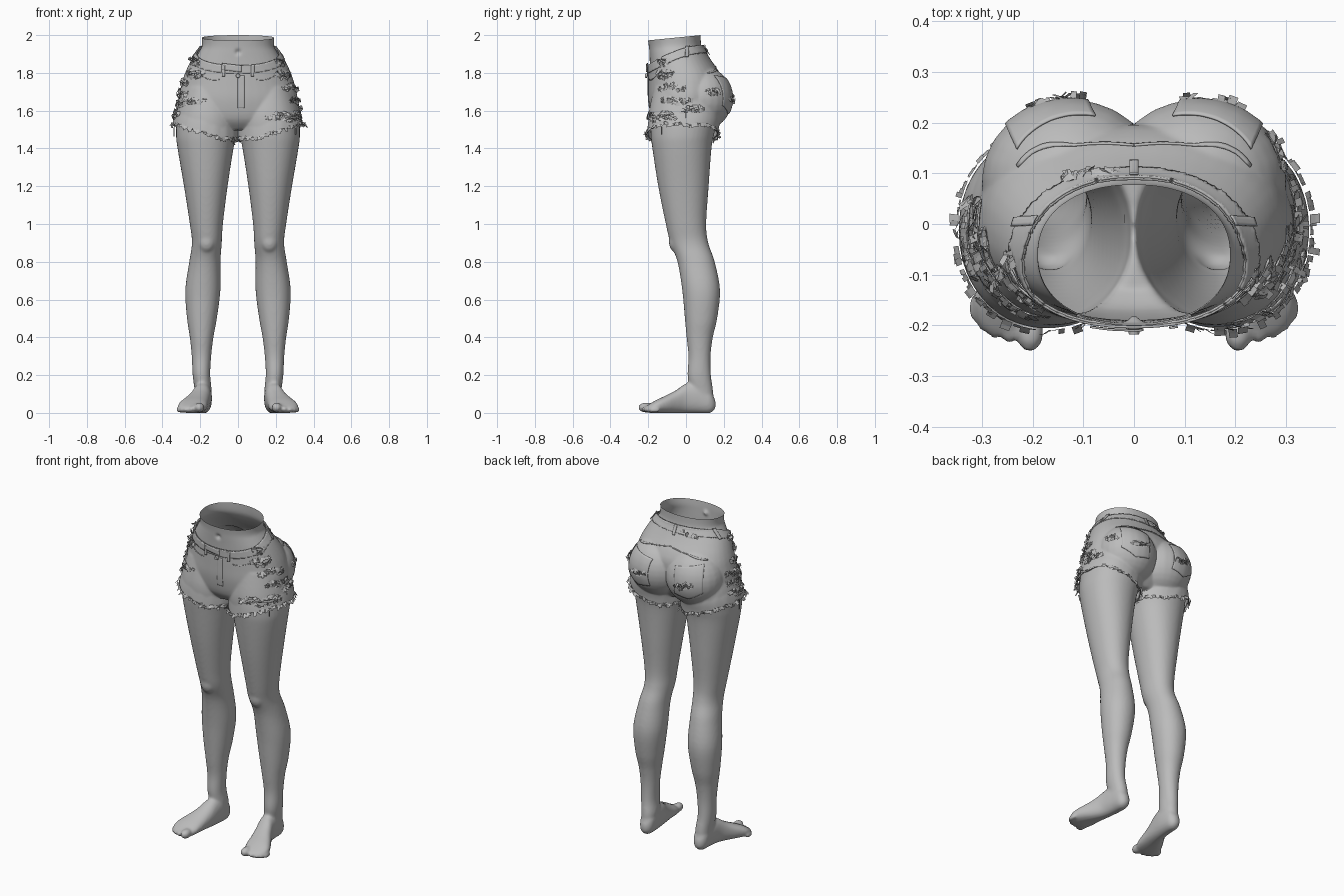
import bpy, bmesh, math, random
from mathutils import Vector
from mathutils.bvhtree import BVHTree

random.seed(4)
if "Cube" in bpy.data.objects:
    bpy.data.objects.remove(bpy.data.objects["Cube"])

grey = bpy.data.materials.new("plain_grey")
grey.use_nodes = True
grey.diffuse_color = (0.5, 0.5, 0.5, 1)
grey.node_tree.nodes["Principled BSDF"].inputs["Base Color"].default_value = (0.5, 0.5, 0.5, 1)


def add_object(name, bm, smooth=True, thickness=0):
    mesh = bpy.data.meshes.new(name)
    bm.to_mesh(mesh)
    bm.free()
    mesh.materials.clear()
    mesh.materials.append(grey)
    mesh.polygons.foreach_set("use_smooth", [smooth] * len(mesh.polygons))
    obj = bpy.data.objects.new(name, mesh)
    bpy.context.collection.objects.link(obj)
    if thickness:
        mod = obj.modifiers.new("thickness", 'SOLIDIFY')
        mod.thickness = thickness
        mod.offset = -1
    return obj


def refine(rows, steps=5):
    """Smooth curve through the rows of section values."""
    out = []
    for i in range(len(rows) - 1):
        a, b, c, d = (rows[min(max(i + k, 0), len(rows) - 1)] for k in (-1, 0, 1, 2))
        for s in range(steps):
            t = s / steps
            out.append([q + 0.5 * t * (r - p + t * (2 * p - 5 * q + 4 * r - e + t * (3 * (q - r) + e - p)))
                        for p, q, r, e in zip(a, b, c, d)])
    return out + [rows[-1]]


def loft(bm, rows, side=1, upright=True, power=2.0, n=40):
    """Closed skin over sections (station, low x, high x, low, high)."""
    rings = []
    for st, x0, x1, a0, a1 in refine(rows):
        ring = []
        for k in range(n):
            c, s = math.cos(math.tau * k / n), math.sin(math.tau * k / n)
            c, s = (math.copysign(abs(v) ** (2 / power), v) for v in (c, s))
            x = side * ((x0 + x1) / 2 + c * (x1 - x0) / 2)
            a = (a0 + a1) / 2 + s * (a1 - a0) / 2
            ring.append(bm.verts.new((x, a, st) if upright else (x, st, a)))
        rings.append(ring)
    for lo, hi in zip(rings, rings[1:]):
        for k in range(n):
            bm.faces.new((lo[k - 1], lo[k], hi[k], hi[k - 1]))
    bm.faces.new(rings[0])
    bm.faces.new(rings[-1])


def ball(bm, centre, radii):
    made = bmesh.ops.create_uvsphere(bm, u_segments=24, v_segments=16, radius=1)
    for v in made["verts"]:
        v.co = Vector(centre) + Vector(p * r for p, r in zip(v.co, radii))


# Body: sections of pelvis, legs and feet, fused into one skin
pelvis = [(1.51, -.17, .17, -.13, .10), (1.56, -.28, .28, -.17, .14), (1.65, -.305, .305, -.188, .175),
          (1.74, -.288, .288, -.19, .185), (1.80, -.268, .268, -.19, .165), (1.86, -.24, .24, -.192, .125),
          (1.91, -.208, .208, -.195, .095), (1.95, -.19, .19, -.198, .08), (2.04, -.197, .197, -.21, .077)]
leg = [(.06, .15, .225, .03, .145), (.12, .14, .23, .02, .143), (.2, .147, .24, .008, .132),
       (.3, .142, .245, .013, .13), (.4, .13, .255, .003, .142), (.5, .112, .27, -.006, .165),
       (.65, .093, .279, -.02, .18), (.8, .093, .258, -.045, .152), (.9, .086, .244, -.083, .118),
       (1.0, .08, .255, -.107, .107), (1.2, .055, .286, -.147, .12), (1.4, .024, .32, -.178, .135),
       (1.48, .008, .328, -.187, .15), (1.58, .0, .32, -.187, .175), (1.72, .03, .28, -.16, .15)]
foot = [(-.215, .19, .29, .01, .035), (-.19, .175, .312, 0, .05), (-.15, .163, .318, -.002, .072),
        (-.1, .157, .295, -.002, .095), (-.05, .15, .265, -.002, .122), (0, .143, .242, -.002, .155),
        (.06, .138, .232, -.002, .16), (.12, .142, .225, -.002, .13), (.145, .155, .212, .01, .09),
        (.157, .172, .195, .03, .06)]
toes = [(.205, -.213, .027, .04), (.247, -.203, .018, .034), (.274, -.196, .016, .032),
        (.296, -.184, .015, .03), (.313, -.166, .014, .028)]
bm = bmesh.new()
loft(bm, pelvis, power=2.2)
for s in (1, -1):
    loft(bm, leg, s, power=2.1)
    loft(bm, foot, s, upright=False, power=2.3)
    ball(bm, (s * .125, .085, 1.665), (.165, .15, .16))
    ball(bm, (s * .166, -.055, .91), (.045, .036, .06))
    for x, y, r, length in toes:
        ball(bm, (s * x, y, r + .001), (r, length, r))
bmesh.ops.recalc_face_normals(bm, faces=bm.faces)
blank = add_object("body_blank", bm)
mod = blank.modifiers.new("fuse", 'REMESH')
mod.mode, mod.voxel_size = 'VOXEL', 0.008
mod = blank.modifiers.new("soften", 'SMOOTH')
mod.factor, mod.iterations = 0.5, 7
fused = bpy.data.meshes.new_from_object(blank.evaluated_get(bpy.context.evaluated_depsgraph_get()))
bpy.data.objects.remove(blank)
body = bmesh.new()
body.from_mesh(fused)
bpy.data.meshes.remove(fused)

# Slanted open waist and navel
bmesh.ops.bisect_plane(body, geom=body.verts[:] + body.edges[:] + body.faces[:], dist=1e-5,
                       plane_co=(0, .08, 2.0), plane_no=(0, -.1, 1), clear_outer=True)
for v in body.verts:
    if v.co.y < -.1:
        v.co.y += .014 * math.exp(-(v.co.x ** 2 + (v.co.z - 1.91) ** 2) / .00016)
body.normal_update()
tree = BVHTree.FromBMesh(body)


def waist(p):
    return 1.945 - .11 * min(1, max(0, (.09 - p.y) / .29)) ** 1.6


def hem(p):
    return 1.455 + .07 * min(1, max(0, (abs(p.x) - .1) / .2)) + .004 * math.sin(90 * p.x + 70 * p.y)


# Tears: (x, y, z, half length, half height)
tears = [(-.31, -.04, 1.69, .09, .014), (-.32, -.05, 1.635, .1, .016), (-.33, -.03, 1.58, .08, .014),
         (-.25, -.15, 1.65, .07, .014), (-.23, -.13, 1.80, .06, .018), (-.22, -.1, 1.86, .05, .015),
         (-.28, -.06, 1.75, .05, .014), (.23, -.13, 1.86, .05, .016), (.25, -.12, 1.79, .06, .02),
         (.30, -.08, 1.72, .08, .014), (.32, -.05, 1.65, .09, .016), (.27, -.14, 1.565, .11, .02),
         (.33, .03, 1.60, .07, .014), (.15, .22, 1.665, .055, .014), (-.15, .22, 1.665, .055, .014),
         (-.09, .10, 1.905, .05, .011), (.27, .14, 1.70, .04, .012)]


def torn(p):
    for x, y, z, length, height in tears:
        flat = math.hypot(p.x - x, p.y - y) / length
        if flat ** 2 + ((p.z - z - .008 * math.sin(40 * (p.x + p.y))) / height) ** 2 < random.uniform(.75, 1.1):
            return True
    return False


def shell(low, high, offset, rips):
    """Cloth layer lifted off the body between two height rules."""
    bm = body.copy()
    drop = []
    for f in bm.faces:
        c = f.calc_center_median()
        if not low(c) < c.z < high(c) or (rips and torn(c)):
            drop.append(f)
    bmesh.ops.delete(bm, geom=drop, context='FACES')
    for v in bm.verts:
        if v.is_boundary:
            for rule in (low, high):
                if abs(v.co.z - rule(v.co)) < .009:
                    v.co.z = rule(v.co)
    for v, n in [(v, v.normal.copy()) for v in bm.verts]:
        side = math.copysign(1, v.co.x)
        v.co += n * (offset + .008 * max(0, 1 - (v.co.z - hem(v.co)) / .06))
        if v.co.x * side < 0:
            v.co.x = 0
    bm.normal_update()
    return bm


shorts = shell(hem, waist, .011, True)

# Frayed flaps along the hem and the tears
fray = bmesh.new()
for e in shorts.edges:
    mid = (e.verts[0].co + e.verts[1].co) / 2
    if not e.is_boundary or mid.z > waist(mid) - .012 or random.random() > .6:
        continue
    face = e.link_faces[0]
    n = face.normal
    out = (mid - face.calc_center_median()).normalized()
    along = (n.cross(out) + out * random.uniform(-.6, .6)).normalized() * random.uniform(.005, .011)
    start = mid - out * .007 + n * .004
    length = random.uniform(.007, .014)
    lean = random.uniform(0, .8)
    row = [start, start + (out + n * lean) * length,
           start + (out * 1.7 + n * lean * random.uniform(.8, 2)) * length]
    pairs = [[fray.verts.new(p + along * k) for k in (-1, 1)] for p in row]
    for a, b in zip(pairs, pairs[1:]):
        fray.faces.new((a[0], a[1], b[1], b[0]))
add_object("frayed_edges", fray, smooth=False)
add_object("denim_shorts", shorts, thickness=.005)
add_object("waistband", shell(lambda p: waist(p) - .045, waist, .015, True), thickness=.005)


def patch(name, centre, facing, w, h, lift, bend=lambda u, v: 0, cols=12, rips=False):
    """Cloth panel wrapped on to the hips from the outside."""
    d = Vector(facing).normalized()
    across = Vector((-d.y, d.x, 0)).normalized()
    rows = max(2, round(cols * h / w))
    bm = bmesh.new()
    grid = {}
    for i in range(cols + 1):
        for j in range(rows + 1):
            u, v = 2 * i / cols - 1, 2 * j / rows - 1
            p = Vector(centre) + across * u * w / 2 + Vector((0, 0, v * h / 2 + bend(u, v)))
            hit, n, _, _ = tree.ray_cast(p + d * .5, -d)
            if hit:
                grid[i, j] = bm.verts.new(hit + n * lift)
    for i in range(cols):
        for j in range(rows):
            quad = [grid.get(k) for k in ((i, j), (i + 1, j), (i + 1, j + 1), (i, j + 1))]
            if all(quad) and not (rips and torn(sum((q.co for q in quad), Vector()) / 4)):
                bm.faces.new(quad)
    return add_object(name, bm, thickness=.004)


# Back pockets, belt loops, yoke and fly
for s, label in ((1, "left"), (-1, "right")):
    patch(label + "_back_pocket", (s * .155, .18, 1.69), (s * .45, 1, .1), .155, .15, .016,
          lambda u, v, s=s: (v - 1) / 2 * .03 * (1 - abs(u)) + s * u * -.012, 22, True)
    patch(label + "_yoke_seam", (s * .12, .15, 1.81), (s * .4, 1, 0), .22, .005, .014,
          lambda u, v, s=s: -s * u * -.02, 20)
    patch(label + "_side_loop", (s * .22, 0, 1.905), (s, 0, 0), .016, .06, .021, cols=3)
    patch(label + "_front_pocket_seam", (s * .17, -.18, 1.77), (s * .4, -1, 0), .14, .004, .014,
          lambda u, v, s=s: .025 * u * s + .02 * u * u, 16)
    patch(label + "_front_loop", (s * .078, -.2, 1.812), (s * .2, -1, 0), .016, .06, .021, cols=3)
patch("back_loop", (0, .09, 1.915), (0, 1, 0), .016, .06, .021, cols=3)
patch("fly", (.016, -.2, 1.7), (0, -1, 0), .035, .17, .013, lambda u, v: 0, 6)
patch("waistband_tab", (-.032, -.2, 1.828), (0, -1, 0), .1, .036, .021, lambda u, v: -.006 * u)

# Button
button = bmesh.new()
bmesh.ops.create_cone(button, cap_ends=True, segments=20, radius1=.012, radius2=.01, depth=.012)
bmesh.ops.rotate(button, verts=button.verts, matrix=Vector((0, 0, 1)).rotation_difference(Vector((0, -1, 0))).to_matrix())
bmesh.ops.translate(button, verts=button.verts, vec=(0, -.212, 1.785))
add_object("button", button, smooth=False)

# Loose threads across the tears and hanging from the hem
for i, (x, y, z, length, height) in enumerate(tears):
    for k in (-.4, .4):
        patch(f"tear_thread_{i}", (x, y, z + k * height), (x, y, 0), length * 1.8, .003, .012,
              lambda u, v, k=k: .004 * math.sin(5 * u + 9 * k), 10)
for x, y, z, drop in ((-.05, -.17, 1.46, .13), (.31, -.13, 1.53, .06), (-.35, -.04, 1.53, .07), (.34, 0, 1.62, .1)):
    patch("hanging_thread", (x, y, z - drop / 2), (x * .8, y, 0), .004, drop, .014,
          lambda u, v: .006 * math.sin(4 * v), 2)

add_object("legs_and_hips", body)
